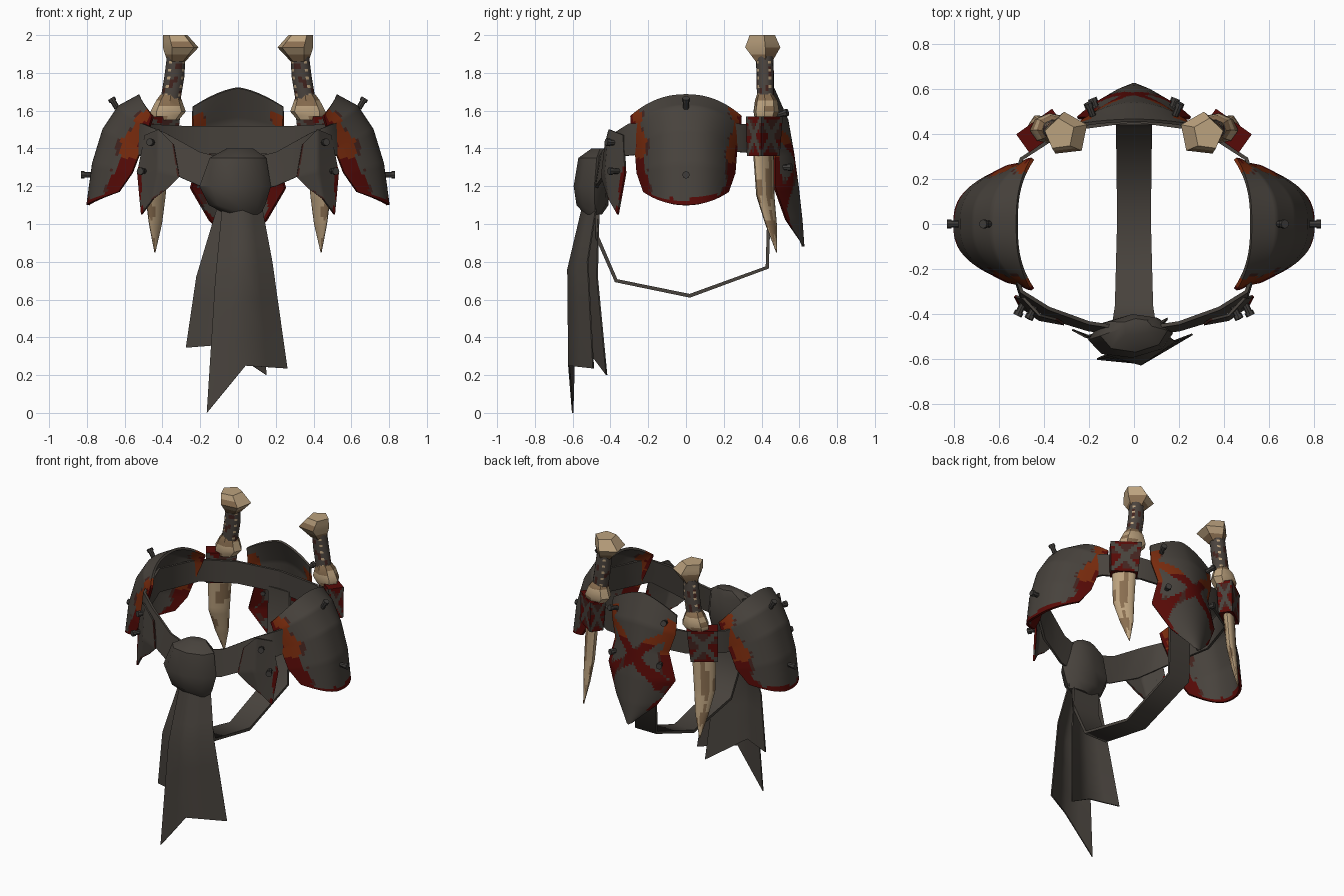
import bpy, bmesh, math
from mathutils import Vector, noise

cube = bpy.data.objects.get("Cube")
if cube:
    bpy.data.objects.remove(cube)


def material(name, *rgb):
    m = bpy.data.materials.new(name)
    m.use_nodes = True
    m.diffuse_color = (*rgb, 1)
    m.node_tree.nodes["Principled BSDF"].inputs["Base Color"].default_value = (*rgb, 1)
    return m


CLOTH, RUST, RED, MAROON, BONE, DARK_BONE, GRIP, IRON = range(8)
PALETTE = [
    material("charcoal leather", 0.064, 0.055, 0.046),
    material("rust orange", 0.19, 0.024, 0.004),
    material("dark red", 0.095, 0.003, 0.002),
    material("maroon brown", 0.055, 0.017, 0.013),
    material("bone", 0.5, 0.36, 0.21),
    material("dark bone", 0.25, 0.155, 0.08),
    material("grip brown", 0.07, 0.057, 0.048),
    material("dark iron", 0.05, 0.046, 0.042),
]


def blotch(u, v, scale=6):
    return noise.noise(Vector((u * scale, v * scale, 0.37)))


def finish(name, bm, thick=0, mirror=False, angle=35):
    """Turn a bmesh into an object with sharp creases and optional thickness and mirror."""
    for f in bm.faces:
        f.smooth = True
    for e in bm.edges:
        e.smooth = len(e.link_faces) == 2 and e.calc_face_angle() < math.radians(angle)
    mesh = bpy.data.meshes.new(name)
    bm.to_mesh(mesh)
    bm.free()
    for m in PALETTE:
        mesh.materials.append(m)
    ob = bpy.data.objects.new(name, mesh)
    bpy.context.collection.objects.link(ob)
    if mirror:
        ob.modifiers.new("mirror", "MIRROR").use_axis[0] = True
    if thick:
        s = ob.modifiers.new("thickness", "SOLIDIFY")
        s.thickness, s.offset = thick, 0


def sheet(name, func, nu, nv, rule, thick=0, mirror=False, closed=False, angle=35):
    """Grid surface from func(u, v); rule(u, v) picks each face's colour."""
    bm = bmesh.new()
    g = [[bm.verts.new(func(i / nu, j / nv)) for i in range(nu + 1)] for j in range(nv + 1)]
    for j in range(nv):
        for i in range(nu):
            f = bm.faces.new((g[j][i], g[j][i + 1], g[j + 1][i + 1], g[j + 1][i]))
            f.material_index = rule((i + 0.5) / nu, (j + 0.5) / nv)
    if closed:
        bmesh.ops.remove_doubles(bm, verts=bm.verts[:], dist=0.0004)
        caps = bmesh.ops.holes_fill(bm, edges=[e for e in bm.edges if e.is_boundary], sides=0)
        for f in caps["faces"]:
            f.material_index = f.edges[0].link_faces[0].material_index
        bmesh.ops.recalc_face_normals(bm, faces=bm.faces[:])
    finish(name, bm, thick, mirror, angle)


def along(rows, v):
    """Linear interpolation through a list of rows."""
    t = min(v, 1) * (len(rows) - 1)
    k = min(int(t + 1e-6), len(rows) - 2)
    return Vector(rows[k]).lerp(Vector(rows[k + 1]), t - k)


def patch(rows):
    return lambda u, v: along([along(col, v) for col in zip(*rows)], u)


def plain(colour):
    return lambda u, v: colour


def loft(name, rings, sub, rule, sides=8, square=False, turn=0, mirror=True, angle=35):
    """Tube through horizontal rings (x, y, z, rx, ry)."""
    def func(u, v):
        x, y, z, rx, ry = along(rings, v)
        a = math.tau * u
        c, s = math.cos(a), math.sin(a)
        if square:
            m = max(abs(c), abs(s))
            c, s = c / m, s / m
        c, s = c * rx, s * ry
        return (x + c * math.cos(turn) - s * math.sin(turn),
                y + c * math.sin(turn) + s * math.cos(turn), z)
    sheet(name, func, sides, sub * (len(rings) - 1), rule, 0, mirror, True, angle)


# Belt, drooping to the knot in front: x, y, top, bottom, outward slant of the lower edge
belt = [(0, -0.47, 1.33, 1.16, 0.02), (0.2, -0.44, 1.38, 1.2, 0.03),
        (0.38, -0.375, 1.48, 1.28, 0.04), (0.5, -0.3, 1.53, 1.36, 0.03),
        (0.6, 0, 1.55, 1.39, 0), (0.5, 0.29, 1.53, 1.38, 0),
        (0.3, 0.42, 1.52, 1.37, 0), (0, 0.46, 1.52, 1.37, 0)]
sheet("belt", patch([((x, y - d, b), (x, y, t)) for x, y, t, b, d in belt]),
      1, 14, plain(CLOTH), 0.016, True)

# Strap hanging between the legs: y, z, half width
strap = [(0.45, 1.4, 0.08), (0.43, 0.77, 0.08), (0.02, 0.62, 0.075),
         (-0.37, 0.7, 0.085), (-0.47, 0.93, 0.1), (-0.47, 1.2, 0.1)]
sheet("hanging_strap", patch([((-w, y, z), (w, y, z)) for y, z, w in strap]),
      2, 5, plain(CLOTH), 0.02)

# Knot and the two sash tails
loft("sash_knot", [(0.01, -0.46, 1.4, 0.07, 0.04), (0, -0.485, 1.35, 0.15, 0.085),
                   (-0.015, -0.5, 1.2, 0.19, 0.095), (-0.005, -0.495, 1.1, 0.15, 0.085),
                   (0.03, -0.49, 1.05, 0.09, 0.045)],
     1, plain(CLOTH), 8, turn=0.08, mirror=False, angle=40)
sheet("front_sash_tail", patch([
    ((-0.08, -0.5, 1.12), (0.02, -0.54, 1.12), (0.12, -0.47, 1.12)),
    ((-0.12, -0.58, 0.7), (0.03, -0.625, 0.76), (0.18, -0.52, 0.8)),
    ((-0.165, -0.6, 0.0), (0.04, -0.62, 0.25), (0.26, -0.49, 0.235))]),
    4, 6, plain(CLOTH), 0.008)
sheet("rear_sash_tail", patch([
    ((-0.1, -0.47, 1.12), (0, -0.49, 1.12), (0.1, -0.46, 1.12)),
    ((-0.22, -0.5, 0.72), (-0.07, -0.55, 0.72), (0.11, -0.47, 0.72)),
    ((-0.275, -0.47, 0.345), (-0.09, -0.54, 0.36), (0.15, -0.42, 0.2))]),
    4, 6, plain(CLOTH), 0.008)


# Curved armour plates: rows of centre z, edge z, half width, centre depth, edge depth
def shell(rows, sideways, bulge, arch):
    def func(u, v):
        zc, ze, w, out, edge = [along([(r[i], 0) for r in rows], v)[0] for i in range(5)]
        s = 2 * u - 1
        d = edge + (out - edge) * (1 - abs(s) ** bulge)
        z = zc + (ze - zc) * abs(s) ** arch
        return (d, s * w, z) if sideways else (s * w, d, z)
    return func


def side_rule(u, v):
    n = blotch(u, v)
    rim = abs(2 * u - 1) + 0.1 * n
    if rim > 0.82:
        return RUST if v < 0.66 + 0.15 * n and rim < 0.98 else RED
    if v > 0.97 + 0.04 * n:
        return RED
    return MAROON if rim > 0.77 and v > 0.1 and blotch(u, v, 15) > 0 else CLOTH


sheet("side_plates", shell([(1.68, 1.57, 0.29, 0.52, 0.45), (1.62, 1.51, 0.285, 0.63, 0.47),
                            (1.5, 1.4, 0.265, 0.71, 0.51), (1.32, 1.27, 0.255, 0.765, 0.56),
                            (1.1, 1.17, 0.22, 0.795, 0.63)], True, 2.7, 2.2),
      48, 44, side_rule, 0.016, True)


def back_rule(u, v):
    n = blotch(u, v)
    s = abs(2 * u - 1)
    if s + 0.2 * n > 0.8 and 0.08 < v < 0.42:
        return RUST
    if s + 0.2 * n > 0.86 and 0.42 < v < 0.87:
        return RED
    if abs(s * 0.24 - abs(v - 0.45)) < 0.05 + 0.03 * n:
        return RUST if v < 0.34 else RED if n > -0.2 else MAROON
    return MAROON if s > 0.74 and 0.1 < v < 0.8 and n > 0.1 else CLOTH


sheet("back_plate", shell([(1.72, 1.62, 0.24, 0.46, 0.44), (1.55, 1.5, 0.24, 0.535, 0.45),
                           (1.38, 1.37, 0.2, 0.565, 0.47), (1.2, 1.19, 0.25, 0.59, 0.47),
                           (1.02, 1.02, 0.15, 0.61, 0.53), (0.88, 0.9, 0.02, 0.62, 0.61)],
                          False, 2, 1.5),
      36, 50, back_rule, 0.014)


def hip_rule(u, v):
    n = blotch(u, v)
    if u + 0.15 * n > 0.91 and v > 0.4:
        return RED
    return MAROON if v + 0.15 * n > 0.96 or (u < 0.06 and n > 0) else CLOTH


sheet("front_hip_plates", patch([
    ((0.34, -0.425, 1.42), (0.42, -0.405, 1.5), (0.49, -0.33, 1.47)),
    ((0.31, -0.445, 1.25), (0.42, -0.425, 1.28), (0.53, -0.32, 1.27)),
    ((0.37, -0.425, 1.19), (0.45, -0.405, 1.13), (0.51, -0.36, 1.05))]),
    20, 24, hip_rule, 0.012, True)


# Daggers: blade, sheath, guard, grip and pommel
def blade_rule(u, v):
    return DARK_BONE if blotch(u * 2, v, 4) > 0.22 or v > 0.95 else BONE


def sheath_rule(u, v):
    a = abs(math.tan((u * math.tau + math.pi / 4) % (math.pi / 2) - math.pi / 4))
    b = abs(2 * v - 1)
    if abs(a - b) < 0.24:
        return CLOTH
    return RED if b > 0.75 or blotch(u * 2, v) > 0.05 else MAROON


def grip_rule(u, v):
    if int(v * 16) % 3 == 1 and int(u * 16) % 4 == 1:
        return BONE
    return MAROON if blotch(u * 2, v, 5) > 0.3 else GRIP


def guard_rule(u, v):
    return DARK_BONE if v > 0.65 or blotch(u + 2, v, 4) > 0.3 else BONE


def pommel_rule(u, v):
    return DARK_BONE if v < 0.25 or blotch(u + 2, v, 4) > 0.3 else BONE


loft("dagger_blades", [(0.425, 0.41, 1.38, 0.075, 0.035), (0.437, 0.42, 1.15, 0.066, 0.03),
                       (0.437, 0.45, 1.0, 0.042, 0.02), (0.44, 0.48, 0.85, 0.003, 0.003)],
     8, blade_rule, 16, turn=-0.7)
loft("dagger_sheaths", [(0.425, 0.41, 1.36, 0.085, 0.045), (0.415, 0.415, 1.57, 0.098, 0.05)],
     12, sheath_rule, 40, square=True, turn=-0.62)
loft("dagger_guards", [(0.385, 0.42, 1.55, 0.07, 0.055), (0.37, 0.425, 1.595, 0.094, 0.068),
                       (0.365, 0.425, 1.655, 0.068, 0.06), (0.36, 0.42, 1.685, 0.05, 0.045)],
     2, guard_rule, turn=-0.1)
loft("dagger_grips", [(0.357, 0.42, 1.66, 0.053, 0.045), (0.337, 0.42, 1.78, 0.053, 0.046),
                      (0.327, 0.415, 1.89, 0.049, 0.046)], 8, grip_rule, 16)
loft("dagger_pommels", [(0.325, 0.41, 1.86, 0.05, 0.047), (0.3, 0.4, 1.935, 0.1, 0.1),
                        (0.33, 0.4, 2.0, 0.068, 0.072)], 2, pommel_rule, 5, turn=0.2)

# Metal studs: position and outward direction
bm = bmesh.new()
for pos, way in [((0.65, 0, 1.63), (0.6, 0, 1)), ((0.79, 0, 1.26), (1, 0, 0)),
                 ((0.45, -0.385, 1.43), (0.5, -1, 0.1)), ((0.5, -0.37, 1.28), (0.5, -1, 0)),
                 ((0.19, 0.5, 1.58), (0.4, 1, 0.3)), ((0.17, 0.52, 1.3), (0.4, 1, 0))]:
    way = Vector(way).normalized()
    turn = way.to_track_quat("Z", "Y").to_matrix().to_4x4()
    for shift, radius, depth in ((0.01, 0.015, 0.06), (0.032, 0.02, 0.02)):
        place = turn.copy()
        place.translation = Vector(pos) + way * shift
        bmesh.ops.create_cone(bm, cap_ends=True, segments=8, radius1=radius,
                              radius2=radius, depth=depth, matrix=place)
for f in bm.faces:
    f.material_index = IRON
finish("studs", bm, mirror=True)
